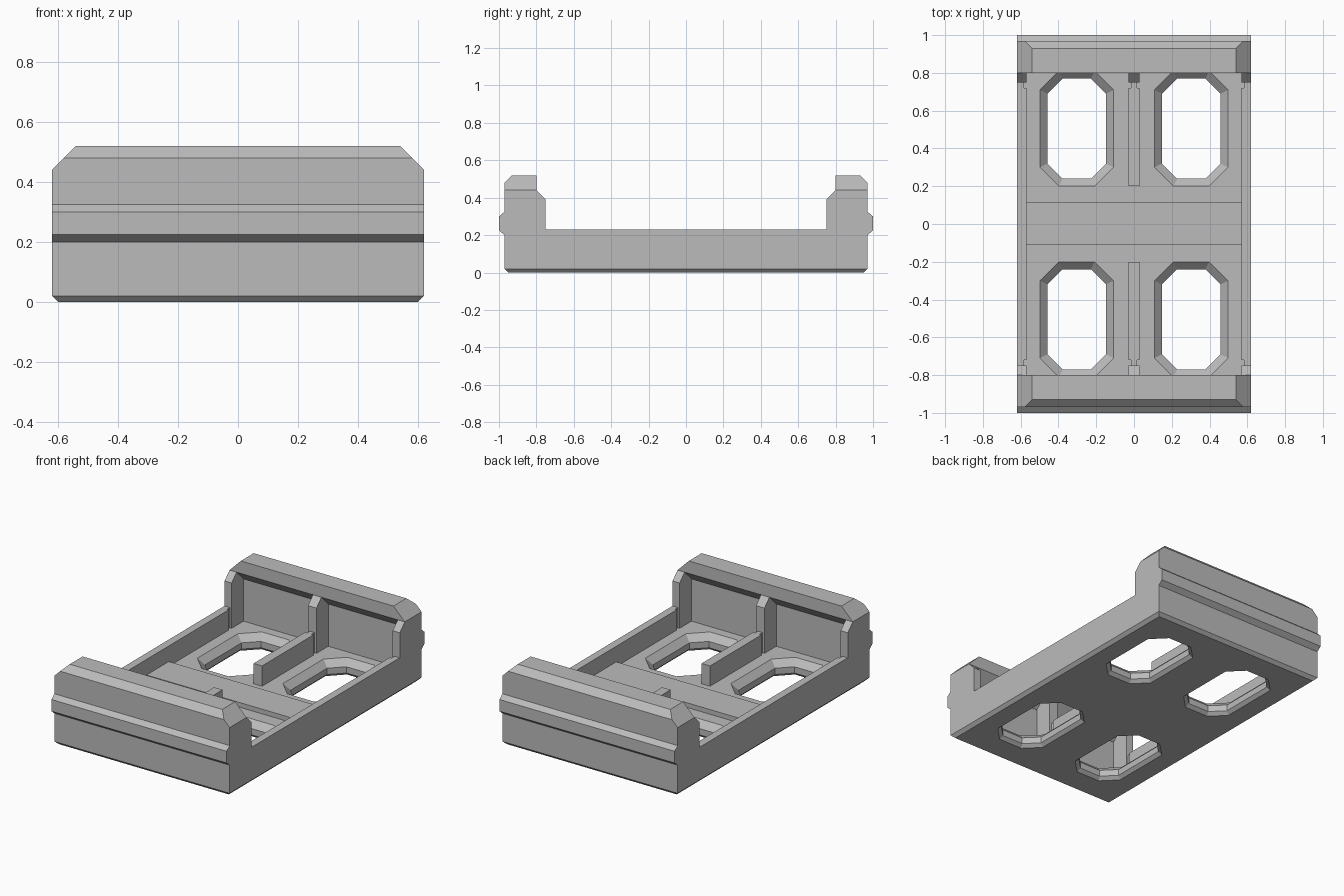
import bpy, bmesh

cube = bpy.data.objects.get("Cube")
if cube:
    bpy.data.objects.remove(cube, do_unlink=True)

GREY = (0.5, 0.5, 0.5, 1)
grey = bpy.data.materials.new("plain grey")
grey.use_nodes = True
grey.diffuse_color = GREY
grey.node_tree.nodes["Principled BSDF"].inputs["Base Color"].default_value = GREY

FLOOR = 0.10
WALL = 0.23


def loft(name, rings):
    """Closed solid through rings of equal point count."""
    bm = bmesh.new()
    loops = [[bm.verts.new(p) for p in ring] for ring in rings]
    n = len(loops[0])
    for a, b in zip(loops, loops[1:]):
        for i in range(n):
            j = (i + 1) % n
            bm.faces.new((a[i], a[j], b[j], b[i]))
    bm.faces.new(loops[0][::-1])
    bm.faces.new(loops[-1])
    bmesh.ops.recalc_face_normals(bm, faces=bm.faces)
    mesh = bpy.data.meshes.new(name)
    bm.to_mesh(mesh)
    bm.free()
    mesh.materials.append(grey)
    obj = bpy.data.objects.new(name, mesh)
    bpy.context.collection.objects.link(obj)
    return obj


def prism_x(name, profile, x0, x1):
    return loft(name, [[(x, y, z) for y, z in profile] for x in (x0, x1)])


def prism_y(name, profile, y0, y1):
    return loft(name, [[(x, y, z) for x, z in profile] for y in (y0, y1)])


def box(name, x0, x1, y0, y1, z0, z1):
    return prism_x(name, [(y0, z0), (y1, z0), (y1, z1), (y0, z1)], x0, x1)


def mirrored(half):
    """Complete a front-to-back symmetric profile from its +y half."""
    return half + [(-y, z) for y, z in reversed(half)]


def octagon(cx, cy, hx, hy, cut, z):
    quarter = [(hx, hy - cut), (hx - cut, hy)]
    half = quarter + [(-x, y) for x, y in reversed(quarter)]
    return [(cx + x, cy + y, z) for x, y in half + [(-x, -y) for x, y in half]]


# Tray with raised ends, posts and a ridge across each end
body = prism_x("tray_body", mirrored([
    (0.95, 0), (0.97, 0.02), (0.97, 0.20), (1.0, 0.225), (1.0, 0.30),
    (0.97, 0.325), (0.97, 0.48), (0.93, 0.52), (0.80, 0.52), (0.80, 0.44),
    (0.75, 0.39), (0.75, WALL)]), -0.62, 0.62)

# Cavity, undercut below the end lips
cutters = [prism_x("cavity_cutter", mirrored([
    (0.87, FLOOR), (0.87, 0.37), (0.80, 0.44), (0.80, 0.6)]), -0.57, 0.57)]

for s in (-1, 1):
    # Chamfers along the top corners and bottom edges
    cutters.append(prism_y("corner_cutter", [
        (s * 0.52, 0.54), (s * 0.64, 0.42), (s * 0.64, 0.54)], -1.1, 1.1))
    cutters.append(prism_y("edge_cutter", [
        (s * 0.64, 0.04), (s * 0.64, -0.02), (s * 0.58, -0.02)], -1.1, 1.1))
    for t in (-1, 1):
        # Floor openings, flared at top and bottom
        cutters.append(loft("opening_cutter", [
            octagon(s * 0.303, t * 0.505, 0.155 + d, 0.265 + d, 0.08 + d / 2, z)
            for d, z in ((0.03, -0.01), (0, 0.02), (0, 0.06), (0.05, 0.11))]))
        # Notches in the side walls beside the posts
        cutters.append(box("notch_cutter", *sorted((s * 0.56, s * 0.582)),
                           *sorted((t * 0.72, t * 0.75)), FLOOR, 0.4))

for cutter in cutters:
    cutter.hide_render = True
    mod = body.modifiers.new(cutter.name, "BOOLEAN")
    mod.operation = "DIFFERENCE"
    mod.solver = "EXACT"
    mod.object = cutter

# Bake the cuts and discard the cutters
bpy.context.view_layer.update()
baked = bpy.data.meshes.new_from_object(
    body.evaluated_get(bpy.context.evaluated_depsgraph_get()))
body.modifiers.clear()
body.data = baked
for cutter in cutters:
    bpy.data.objects.remove(cutter, do_unlink=True)

# Raised band across the middle of the floor
box("floor_band", -0.575, 0.575, -0.11, 0.115, 0.08, 0.13)

# Centre dividers with a narrow neck and a sloped post at each end
for t, end in ((-1, "front"), (1, "back")):
    box(end + "_divider", -0.03, 0.03, *sorted((t * 0.20, t * 0.72)), 0.08, WALL)
    box(end + "_neck", -0.016, 0.016, *sorted((t * 0.71, t * 0.76)), 0.08, WALL)
    prism_x(end + "_post", [(t * y, z) for y, z in (
        (0.75, 0.08), (0.90, 0.08), (0.90, 0.44), (0.80, 0.44), (0.75, 0.39))],
        -0.03, 0.03)
